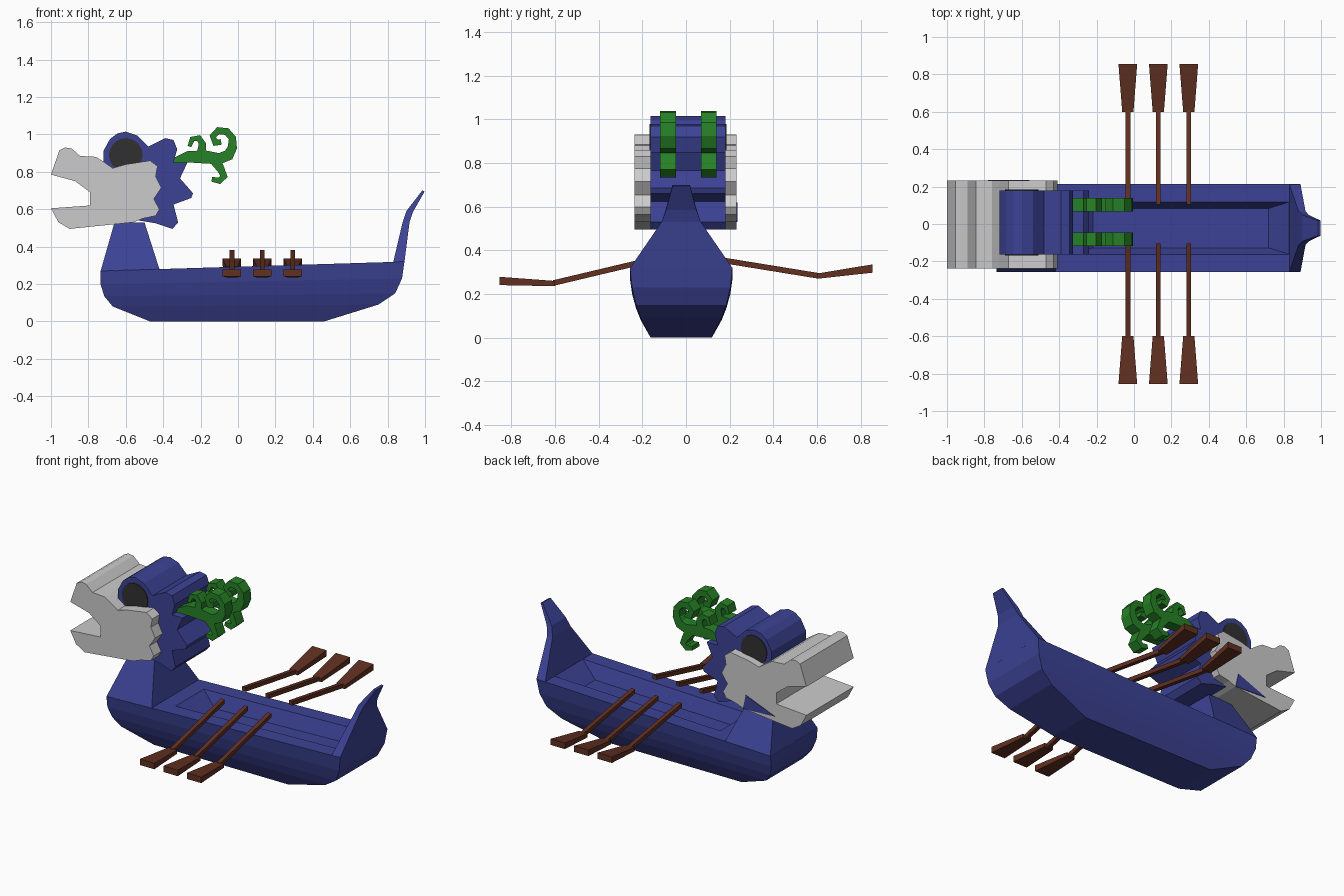
import bpy, bmesh, math
from mathutils import Vector


def material(name, rgb):
    m = bpy.data.materials.new(name)
    m.diffuse_color = (*rgb, 1)
    return m


BLUE = material("blue", (0.045, 0.055, 0.30))
GREEN = material("green", (0.02, 0.22, 0.02))
BROWN = material("brown", (0.12, 0.03, 0.015))
DARK = material("dark", (0.03, 0.03, 0.03))


def finish(bm, name, mat=None):
    bmesh.ops.recalc_face_normals(bm, faces=bm.faces)
    me = bpy.data.meshes.new(name)
    bm.to_mesh(me)
    bm.free()
    ob = bpy.data.objects.new(name, me)
    bpy.context.collection.objects.link(ob)
    if mat:
        me.materials.append(mat)
    return ob


def loft_rings(bm, rings):
    vs = [[bm.verts.new(p) for p in r] for r in rings]
    n = len(vs[0])
    for a, b in zip(vs, vs[1:]):
        for i in range(n):
            j = (i + 1) % n
            bm.faces.new((a[i], a[j], b[j], b[i]))
    bm.faces.new(vs[0])
    bm.faces.new(vs[-1])


def loft(name, levels, mat, yc=-0.022):
    """levels: (x0, z0, x1, z1, half width)"""
    bm = bmesh.new()
    loft_rings(bm, [[(x0, yc - w, z0), (x1, yc - w, z1), (x1, yc + w, z1), (x0, yc + w, z0)]
                    for x0, z0, x1, z1, w in levels])
    return finish(bm, name, mat)


def prism(name, pts, y0, y1, mat=None):
    bm = bmesh.new()
    loft_rings(bm, [[(x, y, z) for x, z in pts] for y in (y0, y1)])
    return finish(bm, name, mat)


# Hull with sunken well
loft("hull", [
    (-0.47, 0, 0.46, 0, 0.14), (-0.67, 0.08, 0.75, 0.09, 0.185),
    (-0.715, 0.135, 0.84, 0.15, 0.207), (-0.735, 0.20, 0.877, 0.23, 0.225),
    (-0.735, 0.27, 0.89, 0.32, 0.235),
    (-0.32, 0.283, 0.83, 0.318, 0.14), (-0.22, 0.20, 0.72, 0.23, 0.105)], BLUE)

# Neck and stern tail
loft("neck", [(-0.735, 0.268, -0.42, 0.279, 0.235), (-0.66, 0.53, -0.50, 0.53, 0.09)], BLUE)
loft("stern_tail", [(0.83, 0.317, 0.89, 0.319, 0.235), (0.88, 0.53, 0.917, 0.53, 0.09),
                    (0.90, 0.59, 0.935, 0.585, 0.07), (0.985, 0.70, 0.998, 0.695, 0.04)], BLUE)

# Head with spiky mane
prism("head", [(-0.72, 0.83), (-0.72, 0.91), (-0.685, 0.975), (-0.645, 1.005), (-0.60, 1.015),
               (-0.54, 0.995), (-0.48, 0.935), (-0.39, 0.98), (-0.345, 0.97), (-0.325, 0.92),
               (-0.345, 0.85), (-0.27, 0.85), (-0.31, 0.765), (-0.24, 0.685), (-0.25, 0.66),
               (-0.345, 0.625), (-0.32, 0.53), (-0.35, 0.495), (-0.44, 0.525), (-0.65, 0.56)],
      -0.163, 0.18, BLUE)

# Snout and jaws
prism("jaws", [(-1.0, 0.785), (-0.955, 0.915), (-0.925, 0.93), (-0.89, 0.925), (-0.845, 0.885),
               (-0.76, 0.88), (-0.72, 0.855), (-0.67, 0.82), (-0.60, 0.84), (-0.47, 0.86),
               (-0.43, 0.83), (-0.44, 0.775), (-0.41, 0.715), (-0.45, 0.655), (-0.42, 0.60),
               (-0.44, 0.565), (-0.51, 0.55), (-0.56, 0.53), (-0.90, 0.495), (-0.96, 0.53),
               (-1.0, 0.605), (-0.79, 0.62), (-0.79, 0.69), (-0.87, 0.75)], -0.237, 0.232)
prism("jaw_patch", [(-0.58, 0.62), (-0.56, 0.53), (-0.78, 0.54)], 0.2, 0.236, BLUE)

# Eyes
eye = [(-0.6 + 0.09 * math.cos(math.tau * i / 20), 0.89 + 0.09 * math.sin(math.tau * i / 20))
       for i in range(20)]
prism("eye_front", eye, -0.168, -0.15, DARK)
prism("eye_back", eye, 0.17, 0.185, DARK)

# Curled antlers: strokes of (x, z, width)
STROKES = [
    [(-0.35, 0.86, 0.02), (-0.27, 0.88, 0.06), (-0.18, 0.88, 0.07), (-0.10, 0.87, 0.06),
     (-0.05, 0.89, 0.06), (-0.03, 0.93, 0.05), (-0.03, 0.98, 0.04), (-0.06, 1.015, 0.04),
     (-0.105, 1.02, 0.04), (-0.135, 0.99, 0.035), (-0.12, 0.955, 0.04), (-0.09, 0.96, 0.03)],
    [(-0.20, 0.88, 0.05), (-0.19, 0.95, 0.04), (-0.21, 0.98, 0.035), (-0.245, 0.975, 0.03),
     (-0.26, 0.935, 0.02)],
    [(-0.12, 0.86, 0.06), (-0.09, 0.81, 0.04), (-0.075, 0.775, 0.04), (-0.10, 0.752, 0.035),
     (-0.14, 0.76, 0.025)]]


def stroke_outline(path):
    left, right = [], []
    for i, (x, z, w) in enumerate(path):
        a, b = path[max(i - 1, 0)], path[min(i + 1, len(path) - 1)]
        d = Vector((b[0] - a[0], b[1] - a[1])).normalized() * w / 2
        left.append((x - d.y, z + d.x))
        right.append((x + d.y, z - d.x))
    return left + right[::-1]


for side, y0, y1 in (("front", -0.118, -0.045), ("back", 0.068, 0.14)):
    for part, path in zip(("main", "upper", "lower"), STROKES):
        prism(f"antler_{part}_{side}", stroke_outline(path), y0, y1, GREEN)

# Oars: sections of (y, z, half width, half thickness)
OARS = {"back": [(0.105, 0.365, 0.013, 0.013), (0.61, 0.283, 0.013, 0.013)],
        "front": [(-0.105, 0.37, 0.013, 0.013), (-0.61, 0.25, 0.013, 0.013)]}
BLADES = {"back": [(0.60, 0.282, 0.03, 0.012), (0.855, 0.317, 0.05, 0.019)],
          "front": [(-0.60, 0.248, 0.03, 0.012), (-0.855, 0.26, 0.05, 0.019)]}
for i, x in enumerate((-0.033, 0.13, 0.293)):
    for side in OARS:
        for part, sections in (("oar_shaft", OARS[side]), ("oar_blade", BLADES[side])):
            bm = bmesh.new()
            loft_rings(bm, [[(x - w, y, z - t), (x + w, y, z - t), (x + w, y, z + t), (x - w, y, z + t)]
                            for y, z, w, t in sections])
            finish(bm, f"{part}_{side}_{i + 1}", BROWN)
